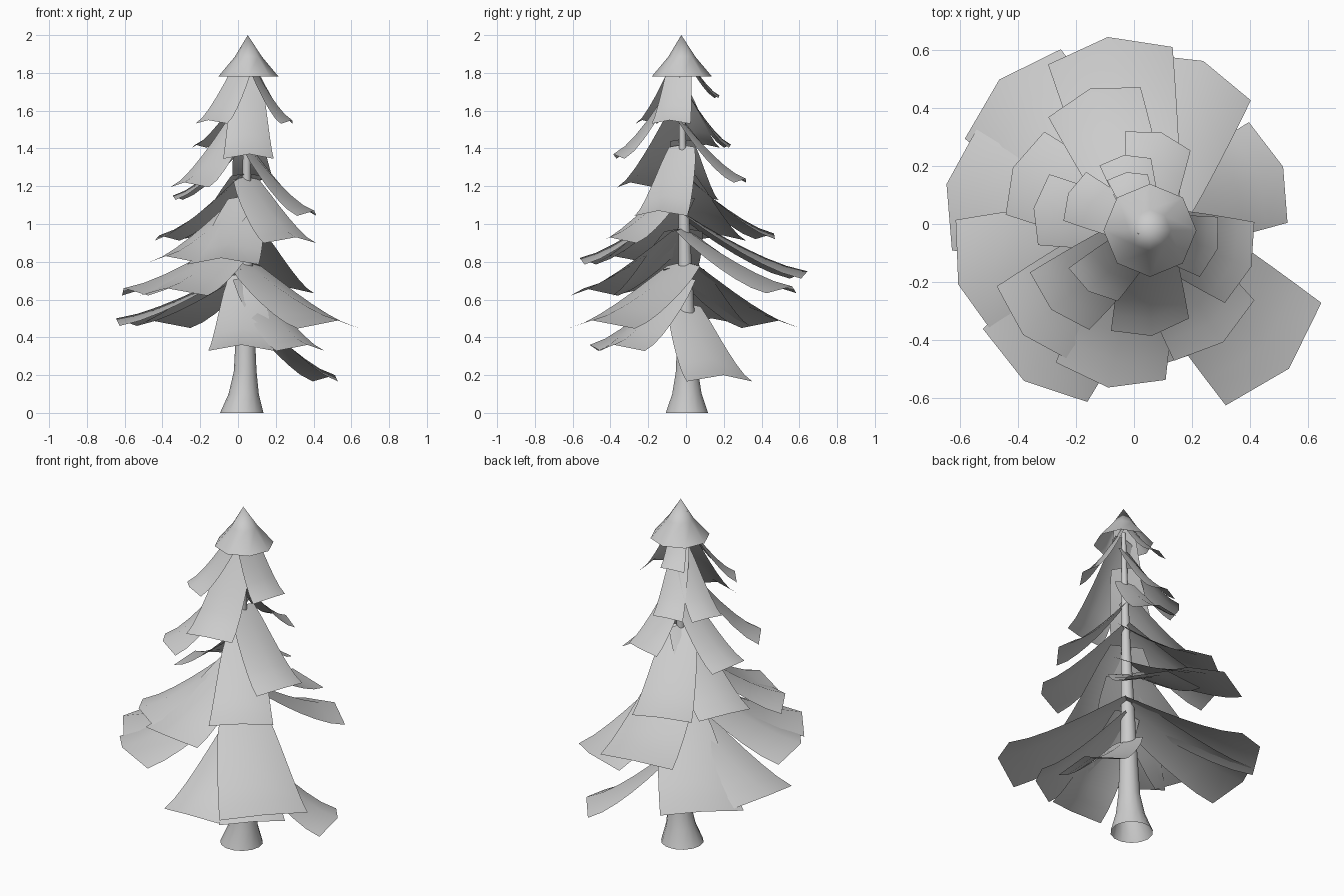
import bpy, bmesh, math
from mathutils import Vector

if "Cube" in bpy.data.objects:
    bpy.data.objects.remove(bpy.data.objects["Cube"])

grey = bpy.data.materials.new("plain_grey")
grey.diffuse_color = (0.6, 0.6, 0.6, 1)
grey.use_nodes = True
grey.node_tree.nodes["Principled BSDF"].inputs["Base Color"].default_value = grey.diffuse_color


def finish(bm, name, angle):
    bmesh.ops.recalc_face_normals(bm, faces=bm.faces)
    me = bpy.data.meshes.new(name)
    bm.to_mesh(me)
    bm.free()
    me.materials.append(grey)
    ob = bpy.data.objects.new(name, me)
    bpy.context.collection.objects.link(ob)
    bpy.ops.object.select_all(action='DESELECT')
    ob.select_set(True)
    bpy.context.view_layer.objects.active = ob
    bpy.ops.object.shade_smooth_by_angle(angle=math.radians(angle))
    return ob


def lathe(name, rings, sides):
    """Rings of (x, y, z, radius) joined into an open tube."""
    bm = bmesh.new()
    loops = []
    for x, y, z, r in rings:
        loops.append([bm.verts.new((x + r * math.cos(2 * math.pi * i / sides),
                                    y + r * math.sin(2 * math.pi * i / sides), z))
                      for i in range(sides)])
    for a, b in zip(loops, loops[1:]):
        for i in range(sides):
            j = (i + 1) % sides
            bm.faces.new((a[i], a[j], b[j], b[i]))
    bmesh.ops.remove_doubles(bm, verts=bm.verts, dist=0.0005)
    return finish(bm, name, 50)


def branch(name, az, length, z0, z1):
    """Drooping folded sheet, from the trunk out to a blunt pointed end."""
    bm = bmesh.new()
    a = math.radians(az)
    out = Vector((math.cos(a), math.sin(a), 0))
    side = Vector((-out.y, out.x, 0))
    k = z0 / 2
    root = Vector((0.03 + 0.02 * k, -0.03 * k, 0))
    hw = 0.015 + 0.31 * length
    n = 6
    rows = []
    for i in range(n + 1):
        t = i / n
        z = z1 + (z0 - z1) * (1 - t) ** 1.35
        w = hw * (0.5 + 0.5 * t ** 0.7)
        p = root.lerp(out * length, t)
        row = []
        for s in (-1, 0, 1):
            q = p + side * (s * w) - out * (abs(s) * 0.1 * length * t)
            row.append(bm.verts.new((q.x, q.y, z - abs(s) * 0.18 * w)))
        rows.append(row)
    for r, q in zip(rows, rows[1:]):
        for j in (0, 1):
            bm.faces.new((r[j], q[j], q[j + 1], r[j + 1]))
    return finish(bm, name, 40)


# Trunk with flared foot, and the cap at the tip
lathe("trunk", [(0.02, 0.005, 0, 0.115), (0.03, 0.005, 0.1, 0.08), (0.038, 0.005, 0.22, 0.06),
                (0.04, 0, 0.6, 0.042), (0.045, -0.015, 1.2, 0.024),
                (0.052, -0.025, 1.85, 0.012)], 14)
lathe("tree_tip", [(0.055, -0.022, 1.78, 0.16), (0.055, -0.022, 1.885, 0.072),
                   (0.052, -0.025, 2.0, 0)], 8)

# Branches: direction in degrees, reach, height at trunk, height at end
branches = [
    # lowest tier
    (21, 0.55, 0.58, 0.20), (-88, 0.51, 0.74, 0.36), (-46, 0.53, 0.72, 0.36),
    (-43, 0.73, 0.80, 0.49), (133, 0.68, 0.80, 0.49), (168, 0.66, 0.78, 0.50),
    # wide middle tier
    (67, 0.61, 0.98, 0.67), (98, 0.65, 1.06, 0.75), (199, 0.64, 0.98, 0.66),
    (235, 0.66, 0.98, 0.66),
    (261, 0.57, 1.15, 0.82), (225, 0.54, 1.15, 0.83), (155, 0.46, 1.27, 0.94),
    (108, 0.49, 1.27, 0.95), (-53, 0.51, 1.25, 0.93),
    # upper tiers
    (-20, 0.43, 1.42, 1.07), (171, 0.35, 1.45, 1.15), (226, 0.41, 1.64, 1.22),
    (74, 0.33, 1.55, 1.24), (-81, 0.39, 1.82, 1.37),
    (155, 0.25, 1.72, 1.42), (98, 0.24, 1.75, 1.42),
    # top tier
    (-17, 0.30, 1.90, 1.55), (236, 0.28, 1.90, 1.55), (98, 0.18, 1.94, 1.68),
]
for i, b in enumerate(branches):
    branch(f"branch_{i + 1:02d}", *b)
